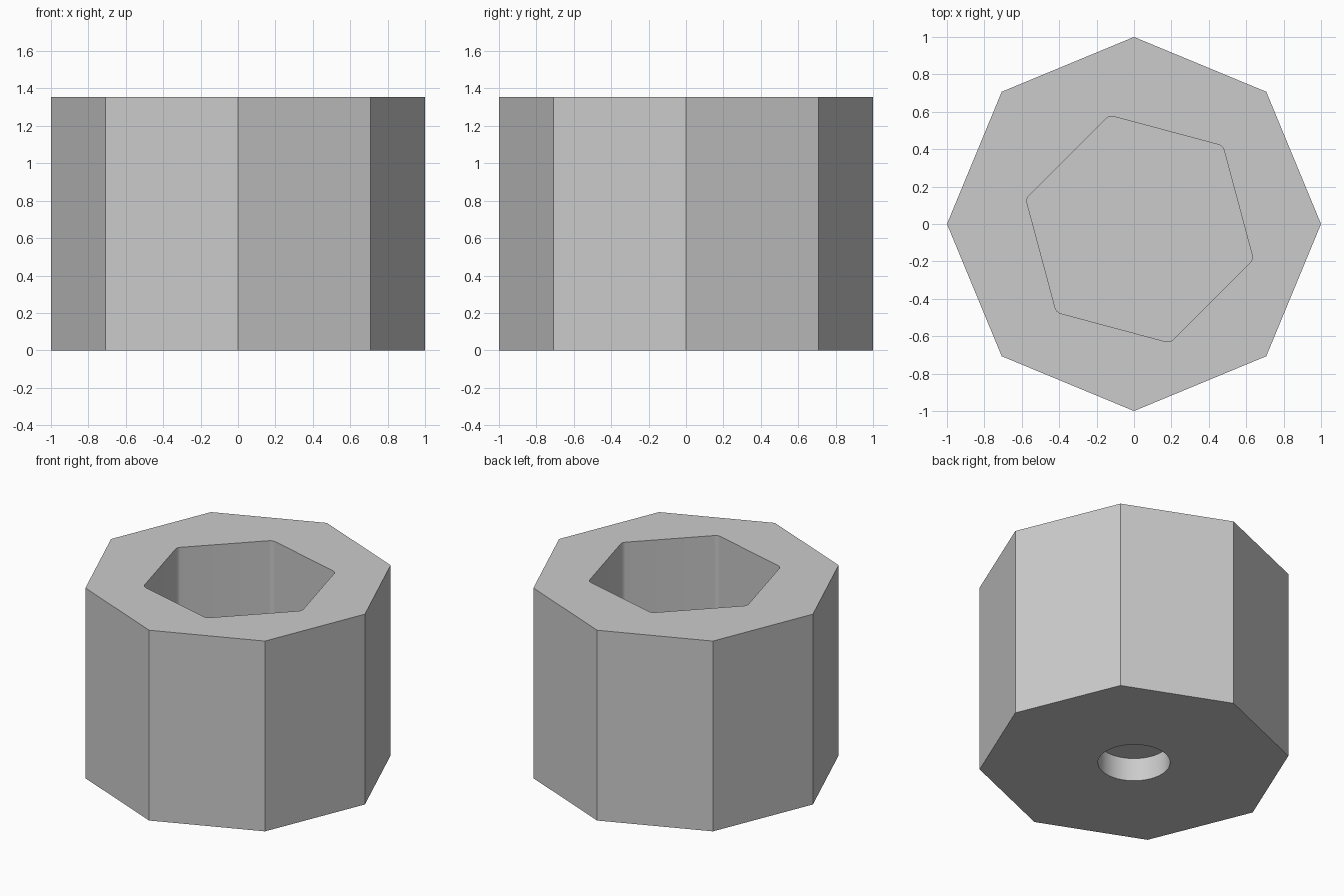
import bpy
import bmesh
from math import cos, sin, pi, radians

cube = bpy.data.objects.get("Cube")
if cube:
    bpy.data.objects.remove(cube, do_unlink=True)

# Single plain material
grey = bpy.data.materials.new("light grey")
grey.use_nodes = True
colour = (0.6, 0.6, 0.6, 1)
grey.diffuse_color = colour
grey.node_tree.nodes["Principled BSDF"].inputs["Base Color"].default_value = colour

HEIGHT = 1.355
POCKET_FLOOR = 0.25
HOLE_DEPTH = 0.165


def polygon(sides, radius):
    return [(radius * cos(2 * pi * i / sides), radius * sin(2 * pi * i / sides))
            for i in range(sides)]


def rounded_hexagon(apothem, fillet, turn, centre, steps=6):
    """Hexagon profile with an arc at each corner."""
    reach = (apothem - fillet) / cos(pi / 6)
    points = []
    for k in range(6):
        corner = turn + k * pi / 3
        for s in range(steps + 1):
            a = corner + (s / steps - 0.5) * pi / 3
            points.append((centre[0] + reach * cos(corner) + fillet * cos(a),
                           centre[1] + reach * sin(corner) + fillet * sin(a)))
    return points


def prism(name, profile, bottom, top):
    bm = bmesh.new()
    base = bm.faces.new([bm.verts.new((x, y, bottom)) for x, y in profile])
    grown = bmesh.ops.extrude_face_region(bm, geom=[base])["geom"]
    for v in grown:
        if isinstance(v, bmesh.types.BMVert):
            v.co.z = top
    bmesh.ops.recalc_face_normals(bm, faces=bm.faces)
    mesh = bpy.data.meshes.new(name)
    bm.to_mesh(mesh)
    bm.free()
    mesh.materials.append(grey)
    obj = bpy.data.objects.new(name, mesh)
    bpy.context.collection.objects.link(obj)
    return obj


# Eight-sided body
body = prism("octagonal_body", polygon(8, 1), 0, HEIGHT)

# Slightly off-centre hexagonal pocket above, blind round hole below
hexagon = rounded_hexagon(0.545, 0.045, radians(45), (0.03, -0.027))
cutters = [
    prism("hexagonal_pocket_cutter", hexagon, POCKET_FLOOR, HEIGHT + 0.2),
    prism("round_hole_cutter", polygon(64, 0.233), -0.2, HOLE_DEPTH),
]

bpy.ops.object.select_all(action="DESELECT")
bpy.context.view_layer.objects.active = body
body.select_set(True)
for cutter in cutters:
    cutter.hide_render = True
    mod = body.modifiers.new(cutter.name, "BOOLEAN")
    mod.operation = "DIFFERENCE"
    mod.solver = "EXACT"
    mod.object = cutter
    bpy.ops.object.modifier_apply(modifier=mod.name)
    bpy.data.objects.remove(cutter, do_unlink=True)

# Smooth the round hole, keep the flat sides crisp
bpy.ops.object.shade_smooth_by_angle(angle=radians(8))
